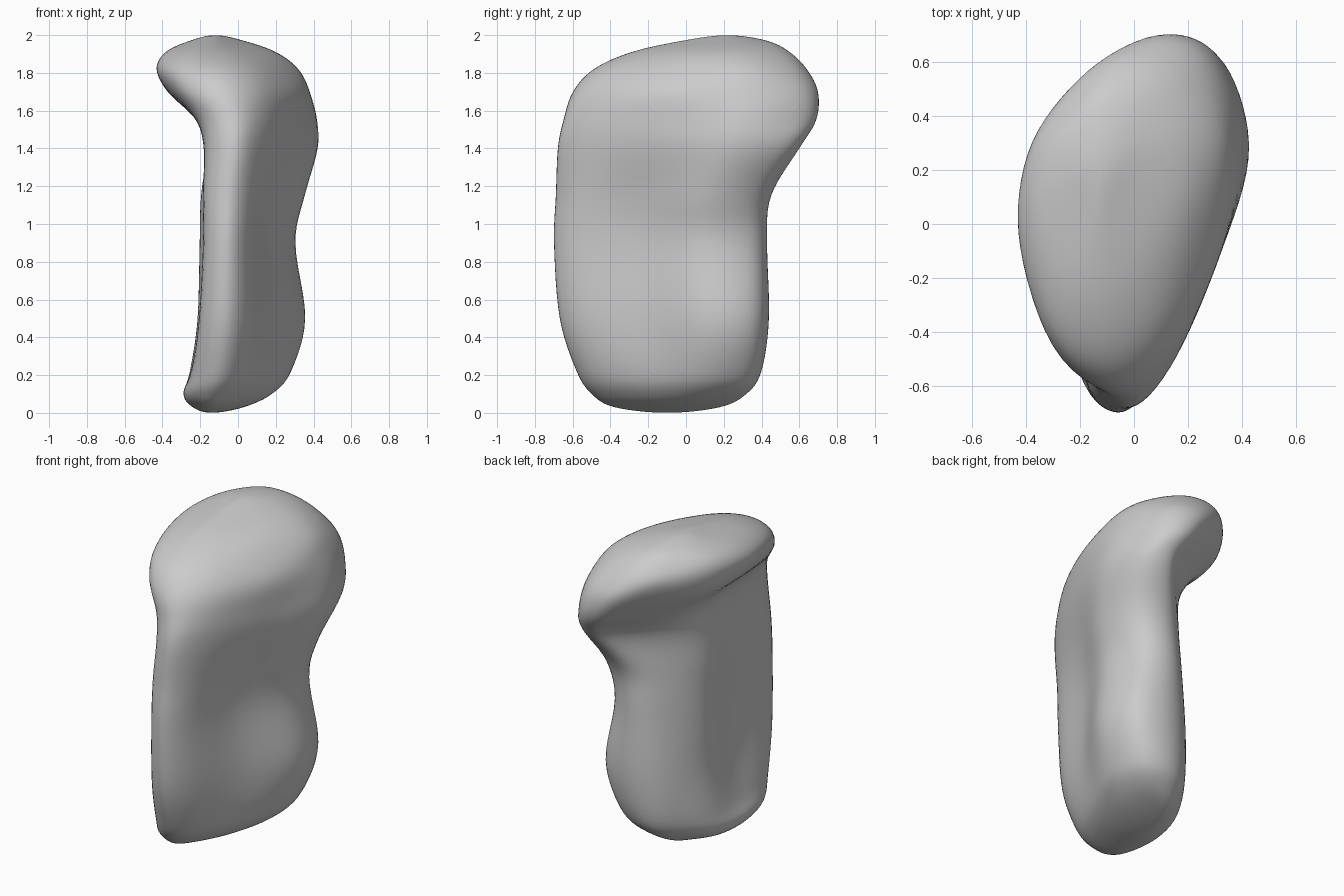
import bpy
import bmesh
from mathutils import Vector

cube = bpy.data.objects.get("Cube")
if cube:
    bpy.data.objects.remove(cube, do_unlink=True)

RING_STEPS = 7    # subdivisions between control points around a section
HEIGHT_STEPS = 6  # subdivisions between neighbouring sections
FRACTIONS = (0.1, 0.4, 0.7, 0.93)  # where the side widths sit from front to back

# Horizontal sections in hundredths of a unit:
# height, front y, back y, four +x side widths front to back, four -x side widths back to front
SECTIONS = (
    (3, -38, 18, -9, 0, 3, -3, -12, -21, -24, -21),
    (10, -50, 32, -2, 11, 18, 13, -11, -25, -29, -25),
    (22, -58, 40, 3, 17, 28, 23, -10, -24, -25, -23),
    (50, -67, 44, 6, 18, 35, 31, -8, -21, -19, -20),
    (90, -70, 43, 6, 16, 30, 25, -6, -20, -17, -18),
    (115, -69, 45, 8, 20, 35, 30, -2, -19, -17, -18),
    (140, -68, 60, 12, 29, 42, 37, 11, -14, -17, -17),
    (155, -65, 69, 14, 32, 42, 33, 4, -19, -22, -20),
    (170, -60, 70, 13, 32, 38, 28, -8, -33, -37, -29),
    (182, -49, 64, 8, 25, 32, 20, -18, -38, -43, -32),
    (191, -29, 55, 1, 16, 20, 10, -19, -35, -38, -28),
    (197, -2, 43, -7, 1, 3, -2, -17, -24, -25, -18),
)
BOTTOM_POLE = Vector((-0.14, -0.1, 0))
TOP_POLE = Vector((-0.12, 0.22, 2))


def spline(a, b, c, d, t):
    """Smooth curve through b and c."""
    return 0.5 * (2 * b + (c - a) * t + (2 * a - 5 * b + 4 * c - d) * t * t
                  + (3 * b - a - 3 * c + d) * t ** 3)


def section_ring(section):
    """Turn one section row into a ring of control points, starting at the front."""
    z, front, back, *sides = [value / 100 for value in section]
    depths = [front + (back - front) * f for f in FRACTIONS]
    half = len(FRACTIONS)
    right = list(zip(sides[:half], depths))
    left = list(zip(sides[half:], reversed(depths)))
    tip = ((right[0][0] + left[-1][0]) / 2, front)
    tail = ((right[-1][0] + left[0][0]) / 2, back)
    return [Vector((x, y, z)) for x, y in [tip, *right, tail, *left]]


def smooth_ring(ring):
    """Refine a closed ring of control points."""
    n = len(ring)
    return [spline(ring[i - 1], ring[i], ring[(i + 1) % n], ring[(i + 2) % n], s / RING_STEPS)
            for i in range(n) for s in range(RING_STEPS)]


def opposite(ring):
    """Continue a ring across its pole so the cap is rounded."""
    half = len(ring) // 2
    return ring[half:] + ring[:half]


# Stack of control rings, closed by a pole at each end
rings = [smooth_ring(section_ring(s)) for s in SECTIONS]
count = len(rings[0])
stack = ([opposite(rings[0]), [BOTTOM_POLE] * count] + rings
         + [[TOP_POLE] * count, opposite(rings[-1])])

# Skin the stack
bm = bmesh.new()
bottom = bm.verts.new(BOTTOM_POLE)
top = bm.verts.new(TOP_POLE)
loops = []
for k in range(1, len(stack) - 2):
    for s in range(HEIGHT_STEPS):
        if k == 1 and s == 0:
            continue
        loops.append([bm.verts.new(spline(*points, s / HEIGHT_STEPS))
                      for points in zip(*stack[k - 1:k + 3])])
for i in range(count):
    j = (i + 1) % count
    for low, high in zip(loops, loops[1:]):
        bm.faces.new((low[i], low[j], high[j], high[i]))
    bm.faces.new((bottom, loops[0][j], loops[0][i]))
    bm.faces.new((top, loops[-1][i], loops[-1][j]))
bmesh.ops.recalc_face_normals(bm, faces=bm.faces)

mesh = bpy.data.meshes.new("curved_slab")
bm.to_mesh(mesh)
bm.free()
mesh.shade_smooth()
slab = bpy.data.objects.new("curved_slab", mesh)
bpy.context.collection.objects.link(slab)

# Soften the transitions between sections
soften = slab.modifiers.new("soften", "SMOOTH")
soften.factor = 0.5
soften.iterations = 4

# Plain grey surface
grey = bpy.data.materials.new("plain_grey")
grey.use_nodes = True
colour = (0.6, 0.6, 0.6, 1)
grey.diffuse_color = colour
grey.node_tree.nodes["Principled BSDF"].inputs["Base Color"].default_value = colour
mesh.materials.append(grey)
